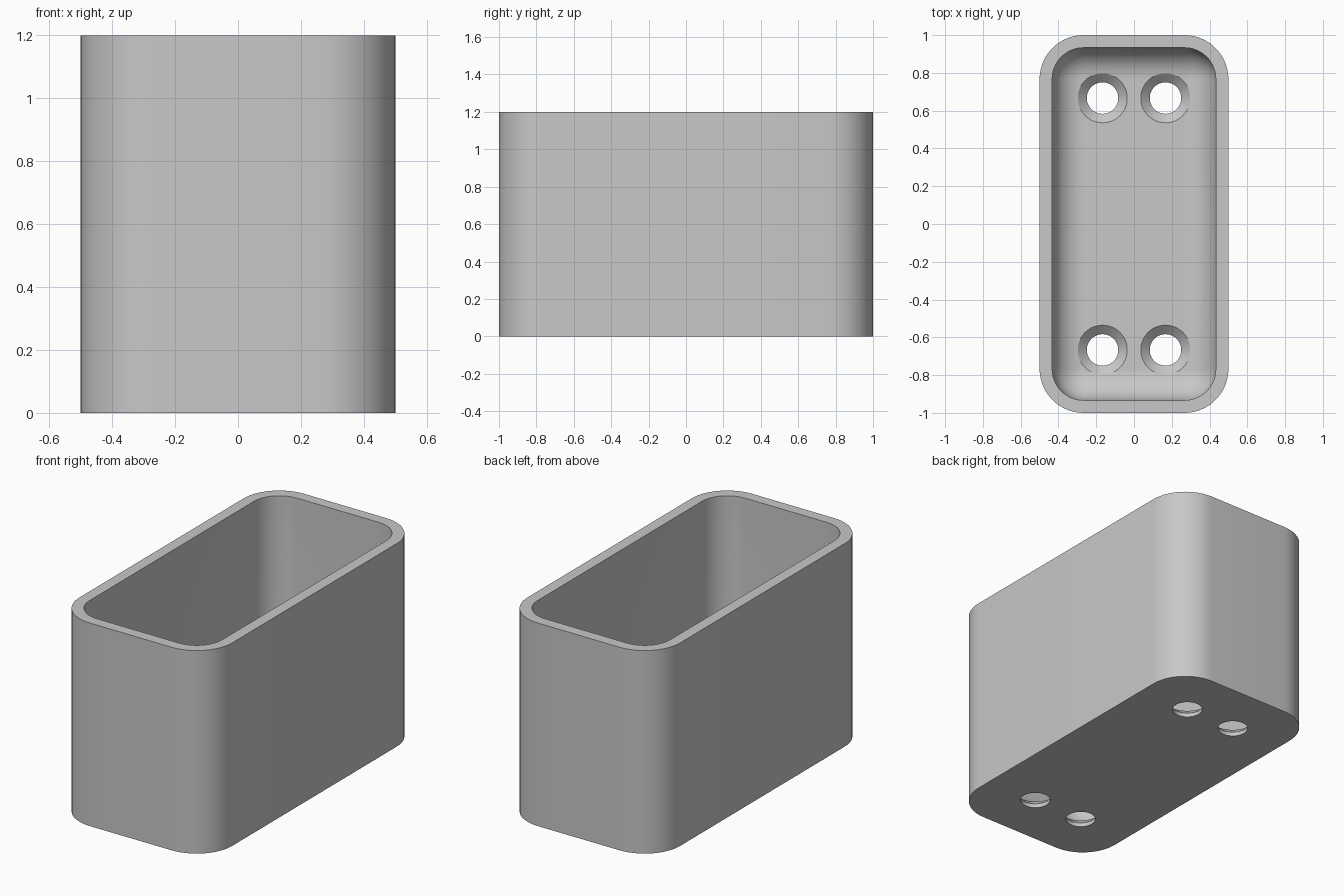
import bpy
import bmesh
from math import sin, cos, pi, radians

cube = bpy.data.objects.get("Cube")
if cube:
    bpy.data.objects.remove(cube, do_unlink=True)

HALF_X, HALF_Y, HEIGHT = 0.5, 1.0, 1.2
WALL = 0.0667
FLOOR = 0.0667
OUTER_R = 0.2333
INNER_R = OUTER_R - WALL
CORNER_STEPS = 14
HOLE_R, SINK_R = 0.0833, 0.131
HOLE_X, HOLE_Y = 0.1667, 0.6667

grey = bpy.data.materials.new("plain grey")
grey.use_nodes = True
colour = (0.58, 0.58, 0.58, 1)
grey.diffuse_color = colour
grey.node_tree.nodes["Principled BSDF"].inputs["Base Color"].default_value = colour


def rounded_ring(bm, inset, radius, z):
    """Rounded rectangle of vertices, counter-clockwise."""
    cx, cy = HALF_X - inset - radius, HALF_Y - inset - radius
    ring = []
    for quarter, (sx, sy) in enumerate([(1, 1), (-1, 1), (-1, -1), (1, -1)]):
        for i in range(CORNER_STEPS + 1):
            a = (quarter + i / CORNER_STEPS) * pi / 2
            ring.append(bm.verts.new((sx * cx + radius * cos(a), sy * cy + radius * sin(a), z)))
    return ring


def circle_ring(bm, centre, radius, z, steps=48):
    return [bm.verts.new((centre[0] + radius * cos(2 * pi * i / steps),
                          centre[1] + radius * sin(2 * pi * i / steps), z)) for i in range(steps)]


def skin(bm, rings):
    """Bridge successive rings and cap both ends."""
    for low, high in zip(rings, rings[1:]):
        n = len(low)
        for i in range(n):
            j = (i + 1) % n
            bm.faces.new((low[i], low[j], high[j], high[i]))
    bm.faces.new(rings[0][::-1])
    bm.faces.new(rings[-1])


def finish(bm, name):
    bmesh.ops.remove_doubles(bm, verts=bm.verts, dist=1e-5)
    bmesh.ops.recalc_face_normals(bm, faces=bm.faces)
    mesh = bpy.data.meshes.new(name)
    bm.to_mesh(mesh)
    bm.free()
    mesh.materials.append(grey)
    obj = bpy.data.objects.new(name, mesh)
    bpy.context.collection.objects.link(obj)
    return obj


# Open box: outer wall, rim, inner wall and rounded inner floor edge
bm = bmesh.new()
rings = [rounded_ring(bm, 0, OUTER_R, 0),
         rounded_ring(bm, 0, OUTER_R, HEIGHT),
         rounded_ring(bm, WALL, INNER_R, HEIGHT)]
for k in range(CORNER_STEPS + 1):
    a = k / CORNER_STEPS * pi / 2
    r = INNER_R * cos(a)
    rings.append(rounded_ring(bm, WALL + INNER_R - r, r, FLOOR + INNER_R * (1 - sin(a))))
skin(bm, rings)
box = finish(bm, "open_box")

# Cutter for the four countersunk screw holes
bm = bmesh.new()
for sx in (-1, 1):
    for sy in (-1, 1):
        c = (sx * HOLE_X, sy * HOLE_Y)
        skin(bm, [circle_ring(bm, c, HOLE_R, -0.1),
                  circle_ring(bm, c, HOLE_R, 0.024),
                  circle_ring(bm, c, SINK_R, FLOOR),
                  circle_ring(bm, c, SINK_R, FLOOR + 0.1)])
cutter = finish(bm, "screw_hole_cutter")
cutter.hide_render = True

# Cut the holes, then discard the cutter
cut = box.modifiers.new("screw holes", 'BOOLEAN')
cut.operation = 'DIFFERENCE'
cut.solver = 'EXACT'
cut.object = cutter
bpy.ops.object.select_all(action='DESELECT')
box.select_set(True)
bpy.context.view_layer.objects.active = box
bpy.ops.object.modifier_apply(modifier=cut.name)
bpy.data.objects.remove(cutter, do_unlink=True)

bpy.ops.object.shade_smooth_by_angle(angle=radians(30))
